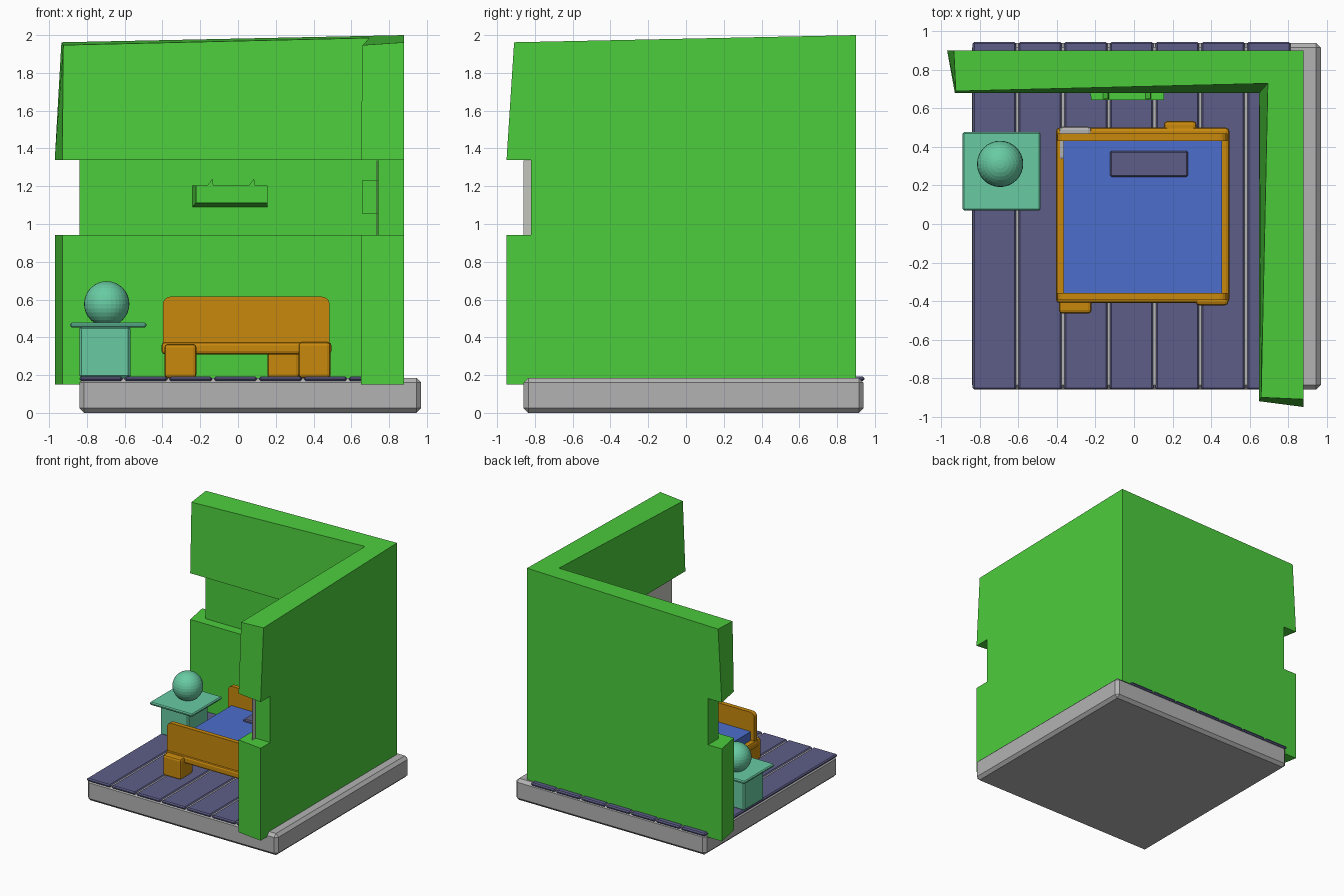
import bpy, bmesh
from mathutils import Vector

if "Cube" in bpy.data.objects:
    bpy.data.objects.remove(bpy.data.objects["Cube"])


def mat(name, rgb):
    m = bpy.data.materials.new(name)
    m.diffuse_color = (*rgb, 1)
    m.use_nodes = True
    m.node_tree.nodes["Principled BSDF"].inputs["Base Color"].default_value = m.diffuse_color
    return m


GREEN = mat("wall green", (0.072, 0.61, 0.045))
GRAY = mat("stone gray", (0.45, 0.45, 0.45))
PALE = mat("pale gray", (0.56, 0.56, 0.51))
SLATE = mat("slate purple", (0.11, 0.11, 0.25))
ORANGE = mat("wood orange", (0.58, 0.25, 0.004))
BLUE = mat("mattress blue", (0.072, 0.159, 0.61))
TEAL = mat("teal", (0.138, 0.597, 0.366))


def finish(name, bm, material):
    bmesh.ops.recalc_face_normals(bm, faces=bm.faces)
    me = bpy.data.meshes.new(name)
    bm.to_mesh(me)
    bm.free()
    me.materials.append(material)
    ob = bpy.data.objects.new(name, me)
    bpy.context.collection.objects.link(ob)
    return ob


def box(name, x, y, z, material, bevel=0, segs=1, along=None):
    """Box from ranges; bevels all edges, or only those parallel to one axis."""
    bm = bmesh.new()
    bmesh.ops.create_cube(bm, size=1)
    for v in bm.verts:
        v.co = Vector([r[0] + (c + 0.5) * (r[1] - r[0]) for c, r in zip(v.co, (x, y, z))])
    if bevel:
        edges = [e for e in bm.edges if along is None
                 or abs((e.verts[0].co - e.verts[1].co).normalized()[along]) > 0.9]
        bmesh.ops.bevel(bm, geom=edges, offset=bevel, segments=segs, profile=0.5,
                        affect='EDGES')
    return finish(name, bm, material)


def loft(name, low, high, material):
    """Solid between two matching rings of points."""
    bm = bmesh.new()
    a = [bm.verts.new(p) for p in low]
    b = [bm.verts.new(p) for p in high]
    bm.faces.new(a)
    bm.faces.new(b)
    n = len(a)
    for i in range(n):
        j = (i + 1) % n
        bm.faces.new((a[i], a[j], b[j], b[i]))
    return finish(name, bm, material)


def at(ring, z):
    return [(px, py, z) for px, py in ring]


# base slab and floor planks
box("base_slab", (-0.84, 0.97), (-0.86, 0.94), (0, 0.185), GRAY, 0.025)
for i in range(7):
    x0 = -0.838 + i * 0.2375
    box(f"floor_plank_{i + 1}", (x0, x0 + 0.226), (-0.86, 0.945), (0.168, 0.193), SLATE, 0.009)

# L-shaped walls: lower block, recessed band, tapering upper block
wide = [(0.88, 0.90), (-0.97, 0.90), (-0.93, 0.68), (0.65, 0.68), (0.65, -0.92), (0.88, -0.95)]
thin = [(0.88, 0.90), (-0.84, 0.90), (-0.84, 0.76), (0.74, 0.76), (0.74, -0.82), (0.88, -0.82)]
top = [(0.88, 0.90, 2.0), (-0.935, 0.90, 1.962), (-0.925, 0.69, 1.947),
       (0.695, 0.73, 1.985), (0.66, -0.90, 1.947), (0.88, -0.91, 1.962)]
loft("lower_wall", at(wide, 0.15), at(wide, 0.943), GREEN)
loft("wall_band", at(thin, 0.943), at(thin, 1.34), GREEN)
loft("upper_wall", at(wide, 1.34), top, GREEN)
box("band_panel", (0.734, 0.7395), (-0.86, 0.76), (0.943, 1.335), PALE)

# wall shelves in the recess
loft("back_shelf",
     [(-0.24, 0.76, 1.09), (0.155, 0.76, 1.09), (0.155, 0.76, 1.205), (-0.24, 0.76, 1.205)],
     [(-0.222, 0.645, 1.112), (0.155, 0.645, 1.112), (0.155, 0.645, 1.205),
      (-0.222, 0.645, 1.205)], GREEN)
for i, cx in enumerate((-0.14, 0.08)):
    tri = [(cx - 0.025, 1.2), (cx + 0.01, 1.2), (cx + 0.005, 1.24)]
    loft(f"shelf_peg_{i + 1}", [(px, 0.65, pz) for px, pz in tri],
         [(px, 0.70, pz) for px, pz in tri], GREEN)
box("side_shelf", (0.657, 0.74), (-0.2, 0.2), (1.055, 1.23), GREEN)

# bed frame, boards, legs
box("bed_frame", (-0.405, 0.495), (-0.41, 0.50), (0.31, 0.375), ORANGE, 0.018, 2)
box("headboard", (-0.398, 0.485), (0.432, 0.47), (0.345, 0.615), ORANGE, 0.04, 4, along=1)
box("footboard", (-0.398, 0.485), (-0.395, -0.357), (0.345, 0.615), ORANGE, 0.04, 4, along=1)
legs = {"front_left": (-0.39, -0.465, 0.365, ORANGE), "front_right": (0.32, -0.422, 0.375, ORANGE),
        "back_right": (0.155, 0.362, 0.365, ORANGE), "back_left": (-0.39, 0.333, 0.382, GRAY)}
for n, (lx, ly, lz, m) in legs.items():
    box(f"bed_leg_{n}", (lx, lx + 0.17), (ly, ly + 0.172), (0.185, lz), m, 0.018, 2)

# mattress and pillow
box("mattress", (-0.365, 0.458), (-0.36, 0.435), (0.36, 0.45), BLUE)
box("pillow", (-0.125, 0.28), (0.245, 0.38), (0.44, 0.47), SLATE, 0.008)

# side table with globe lamp
box("table_pedestal", (-0.84, -0.57), (0.14, 0.41), (0.185, 0.458), TEAL, 0.012)
box("table_top", (-0.89, -0.485), (0.07, 0.477), (0.453, 0.478), TEAL, 0.008)
bm = bmesh.new()
bmesh.ops.create_uvsphere(bm, u_segments=32, v_segments=16, radius=0.12)
bmesh.ops.translate(bm, verts=bm.verts, vec=(-0.695, 0.312, 0.577))
finish("globe_lamp", bm, TEAL)
